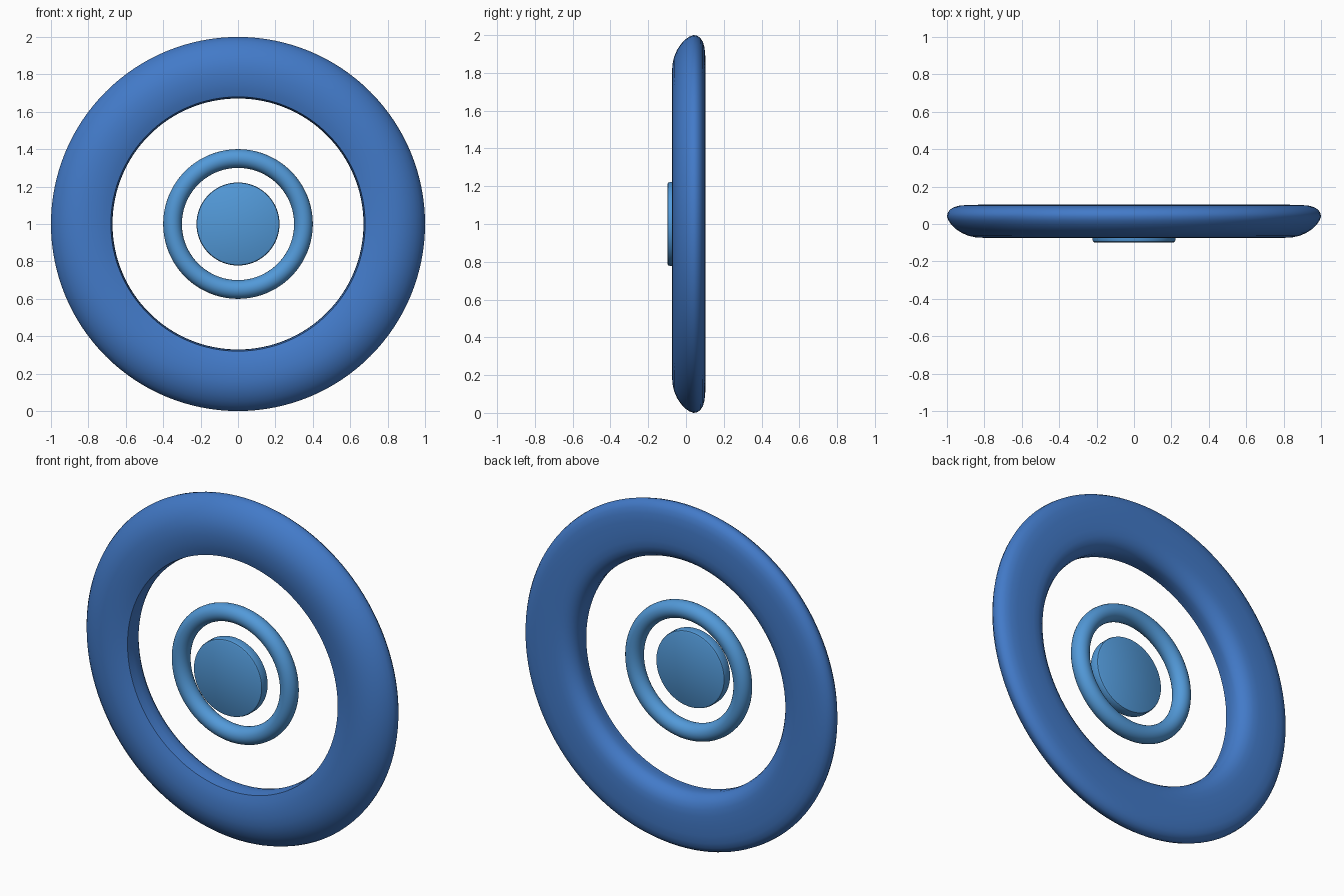
import bpy, bmesh, math
from mathutils import Vector

if "Cube" in bpy.data.objects:
    bpy.data.objects.remove(bpy.data.objects["Cube"])

CENTRE_Z = 1.0


def material(name, rgb):
    m = bpy.data.materials.new(name)
    m.use_nodes = True
    m.diffuse_color = (*rgb, 1)
    bsdf = m.node_tree.nodes["Principled BSDF"]
    bsdf.inputs["Base Color"].default_value = (*rgb, 1)
    bsdf.inputs["Roughness"].default_value = 0.5
    return m


def lathe(name, profile, mat, closed, steps=128):
    """Turn a (radius, y) profile about the front-to-back axis."""
    bm = bmesh.new()
    verts = [bm.verts.new((r, y, 0)) for r, y in profile]
    edges = [bm.edges.new(pair) for pair in zip(verts, verts[1:])]
    if closed:
        edges.append(bm.edges.new((verts[-1], verts[0])))
    bmesh.ops.spin(bm, geom=verts + edges, cent=(0, 0, 0), axis=(0, 1, 0),
                   angle=math.tau, steps=steps, use_merge=False)
    bmesh.ops.remove_doubles(bm, verts=bm.verts[:], dist=1e-4)
    bmesh.ops.recalc_face_normals(bm, faces=bm.faces[:])
    mesh = bpy.data.meshes.new(name)
    bm.to_mesh(mesh)
    bm.free()
    mesh.materials.append(mat)
    obj = bpy.data.objects.new(name, mesh)
    obj.location = Vector((0, 0, CENTRE_Z))
    bpy.context.collection.objects.link(obj)
    bpy.ops.object.select_all(action="DESELECT")
    obj.select_set(True)
    bpy.context.view_layer.objects.active = obj
    bpy.ops.object.shade_smooth_by_angle(angle=math.radians(35))
    return obj


deep_blue = material("deep blue", (0.055, 0.195, 0.58))
light_blue = material("light blue", (0.085, 0.32, 0.69))

# Outer ring: crisp front inner lip, domed front, rounded rim and back
outer_profile = [
    (0.680, -0.050), (0.715, -0.062), (0.755, -0.070), (0.800, -0.074),
    (0.845, -0.072), (0.885, -0.063), (0.920, -0.048), (0.950, -0.029),
    (0.975, -0.006), (0.992, 0.018), (1.000, 0.040), (0.997, 0.058),
    (0.985, 0.076), (0.965, 0.089), (0.935, 0.098), (0.890, 0.102),
    (0.830, 0.103), (0.780, 0.102), (0.745, 0.098), (0.715, 0.088),
    (0.692, 0.070), (0.677, 0.048), (0.671, 0.025), (0.673, -0.010),
]
lathe("outer_ring", outer_profile, deep_blue, closed=True)

# Inner ring: round section
section = [(0.35 + 0.05 * math.cos(a), -0.025 + 0.05 * math.sin(a))
           for a in (math.tau * i / 24 for i in range(24))]
lathe("inner_ring", section, light_blue, closed=True)

# Centre disc: flat caps with softened rims
disc_profile = [
    (0, -0.098), (0.212, -0.098), (0.219, -0.094), (0.222, -0.085),
    (0.222, -0.048), (0.219, -0.039), (0.212, -0.035), (0, -0.035),
]
lathe("centre_disc", disc_profile, light_blue, closed=False)
